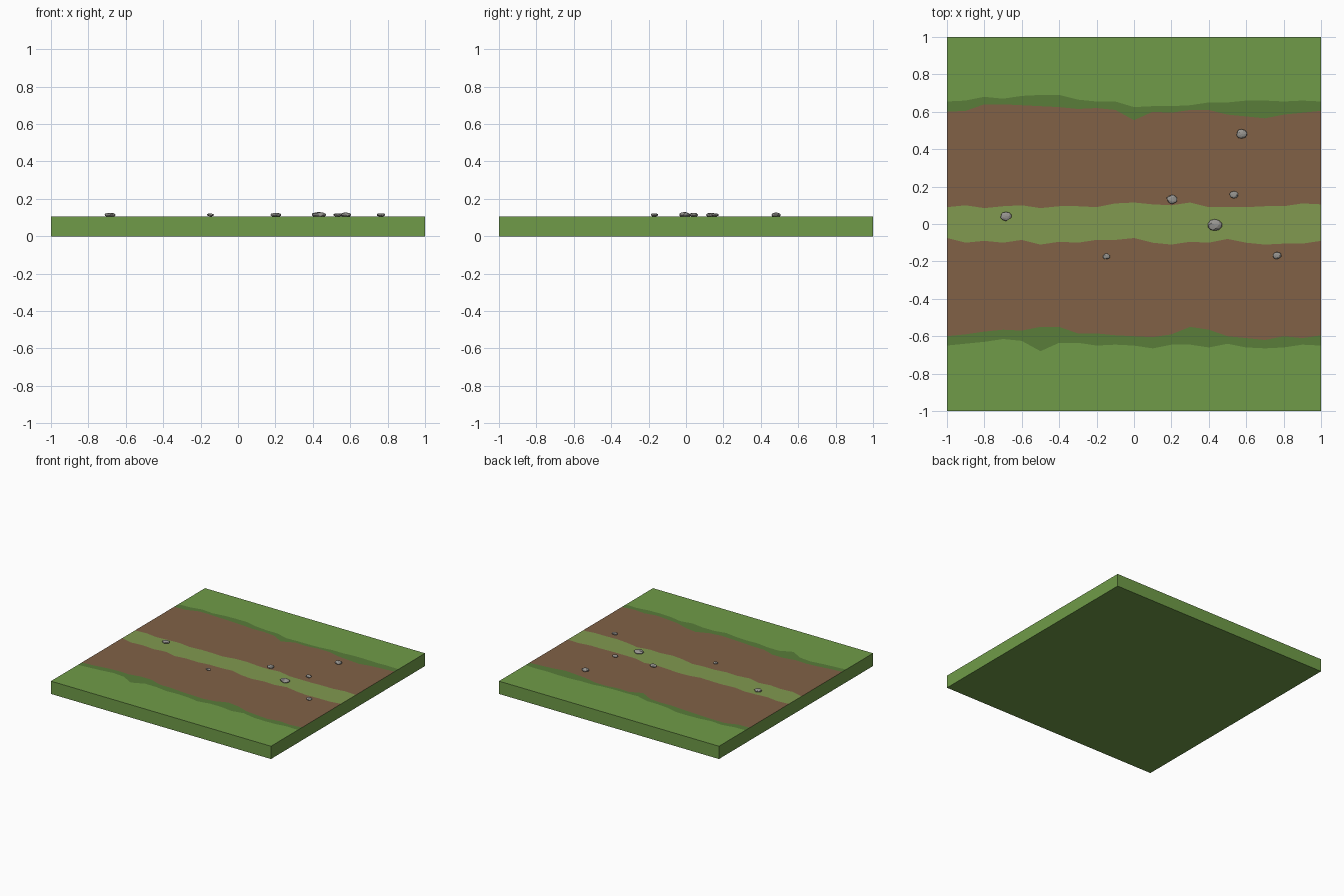
import bpy
import bmesh
import random
from mathutils import Vector

default_cube = bpy.data.objects.get("Cube")
if default_cube:
    bpy.data.objects.remove(default_cube, do_unlink=True)

random.seed(4)
SLAB_TOP = 0.105


def make_material(name, colour):
    material = bpy.data.materials.new(name)
    material.use_nodes = True
    rgba = (*colour, 1.0)
    material.diffuse_color = rgba
    material.node_tree.nodes["Principled BSDF"].inputs["Base Color"].default_value = rgba
    return material


def add_object(name, bm, materials):
    bmesh.ops.recalc_face_normals(bm, faces=bm.faces[:])
    mesh = bpy.data.meshes.new(name)
    bm.to_mesh(mesh)
    bm.free()
    for material in materials:
        mesh.materials.append(material)
    obj = bpy.data.objects.new(name, mesh)
    bpy.context.scene.collection.objects.link(obj)
    return obj


grass = make_material("grass green", (0.16, 0.33, 0.065))
verge = make_material("dark verge green", (0.10, 0.205, 0.042))
dirt = make_material("dirt brown", (0.22, 0.12, 0.062))
strip = make_material("dry grass green", (0.22, 0.32, 0.08))
stone = make_material("stone grey", (0.31, 0.30, 0.28))

GRASS, VERGE, DIRT, STRIP = range(4)

# Wavy borders across the slab: base distance and wobble in hundredths,
# sampled evenly from the right side to the left side
borders = [
    (-0.65, [0, 1, 2, 3.5, 2.5, -3, 1.5, 1.5, 0, .5, 0, -1.5, .5, .5, -1, 1, -1, -1.5, -1, .5, 0]),
    (-0.60, [0, 1, 2.5, 3.5, 3, 5, 5, 1.5, 1.5, .5, 0, -.5, 1, 5, 3.5, 0, -1, -2, 0, -1, .5]),
    (-0.10, [2.5, 0, 1, 0, 1.5, -1, .5, 0, 1.5, 1.5, 2.5, 0, -1, .5, 0, 2, 0, -1, -.5, -.5, 1]),
    (0.10, [-1, 0, -1.5, -.5, 0, -1.5, -.5, -.5, -1, 1, 1.5, .5, 0, 1.5, -1, -1, -1, -.5, -.5, 1, .5]),
    (0.60, [0, .5, 4, 4, 3.5, 3, 2.5, 1.5, 2, 1, -4.5, 0, -.5, 1, 1, -1.5, -2.5, -3.5, -1.5, -.5, .5]),
    (0.65, [.5, 1, 3, 2, 3.5, 4, 4, 1.5, .5, .5, -2.5, -2, -2, -1.5, 0, 0, 1, 1, .5, 1, .5]),
]

# Ground slab: one cross-section per column, bridged along x
section_materials = [GRASS, VERGE, DIRT, STRIP, DIRT, VERGE, GRASS, GRASS, GRASS, GRASS]
columns = len(borders[0][1])
bm = bmesh.new()
sections = []
for i in range(columns):
    x = -1 + 2 * i / (columns - 1)
    ys = [-1] + [base + wobble[i] / 100 for base, wobble in borders] + [1]
    points = [(x, y, SLAB_TOP) for y in ys] + [(x, 1, 0), (x, -1, 0)]
    sections.append([bm.verts.new(p) for p in points])
for a, b in zip(sections, sections[1:]):
    for k, material_index in enumerate(section_materials):
        n = (k + 1) % len(a)
        face = bm.faces.new((a[k], b[k], b[n], a[n]))
        face.material_index = material_index
for end in (sections[0], sections[-1]):
    bm.faces.new(end).material_index = GRASS
add_object("ground_slab", bm, [grass, verge, dirt, strip])


# Loose stones: flattened, slightly irregular low-poly lumps
def add_stone(name, x, y, radius):
    bm = bmesh.new()
    bmesh.ops.create_icosphere(bm, subdivisions=2, radius=1)
    for vert in bm.verts:
        lump = random.uniform(0.88, 1.08)
        vert.co = Vector((vert.co.x * radius, vert.co.y * radius * 0.82,
                          vert.co.z * radius * 0.4)) * lump
        vert.co += Vector((x, y, SLAB_TOP + 0.009))
    add_object(name, bm, [stone])


stones = [
    (-0.685, 0.042, 0.030), (-0.147, -0.173, 0.020), (0.205, 0.132, 0.030),
    (0.432, -0.006, 0.038), (0.533, 0.156, 0.024), (0.577, 0.482, 0.031),
    (0.765, -0.168, 0.024),
]
for number, (x, y, radius) in enumerate(stones, 1):
    add_stone(f"stone_{number}", x, y, radius)
